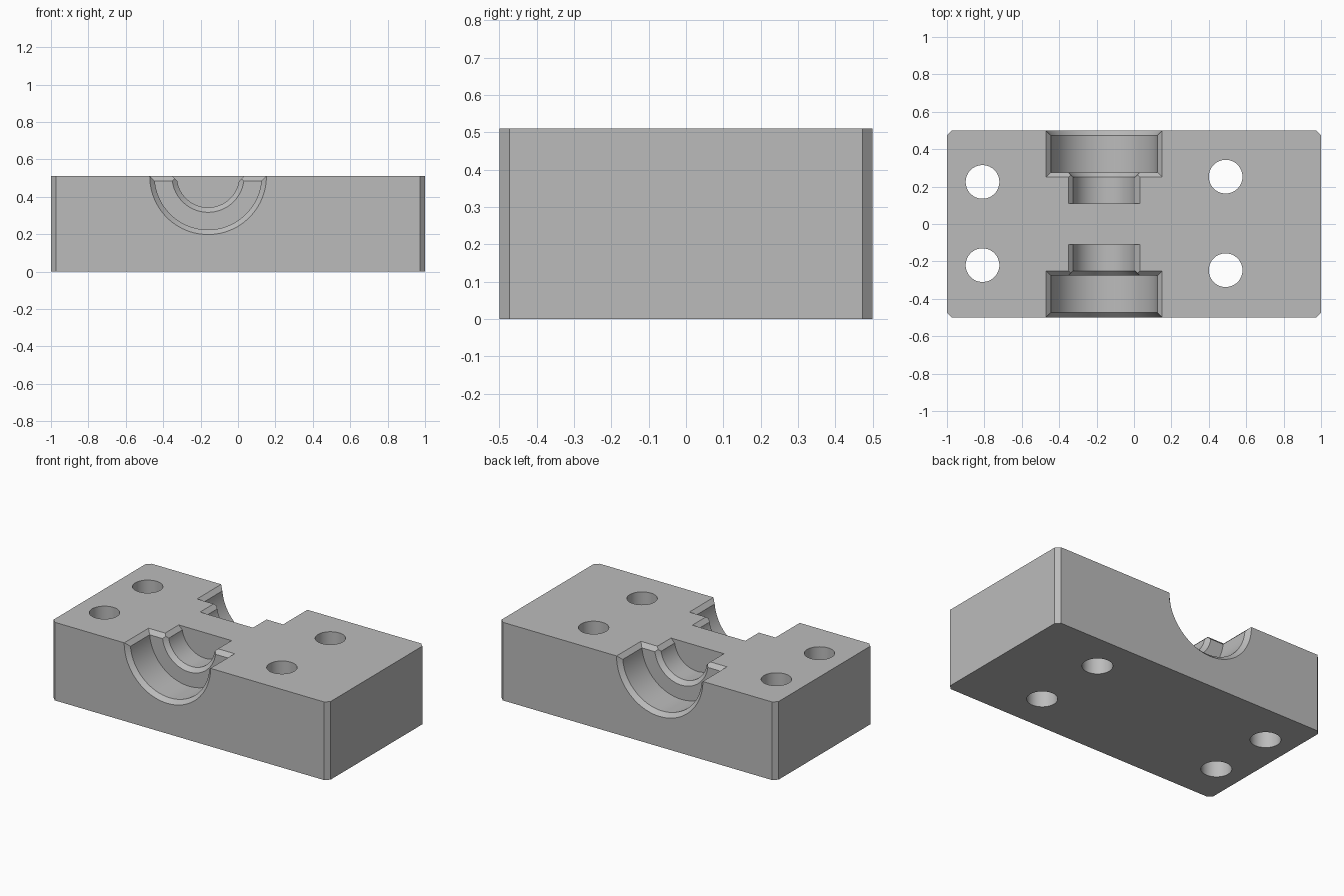
import bpy, bmesh, math
from mathutils import Matrix

if "Cube" in bpy.data.objects:
    bpy.data.objects.remove(bpy.data.objects["Cube"])

H = 0.51          # block height
CH = 0.026        # chamfer size
BORE_X = -0.16    # bore axis, lying in the top face

grey = bpy.data.materials.new("plain grey")
grey.use_nodes = True
grey.diffuse_color = (0.5, 0.5, 0.5, 1)
grey.node_tree.nodes["Principled BSDF"].inputs["Base Color"].default_value = (0.5, 0.5, 0.5, 1)


def to_object(bm, name):
    bmesh.ops.recalc_face_normals(bm, faces=bm.faces)
    mesh = bpy.data.meshes.new(name)
    bm.to_mesh(mesh)
    bm.free()
    mesh.materials.append(grey)
    obj = bpy.data.objects.new(name, mesh)
    bpy.context.collection.objects.link(obj)
    return obj


def cut(target, bm):
    """Subtract a solid from the target and discard the cutter."""
    cutter = to_object(bm, "cutter")
    cutter.hide_render = True
    mod = target.modifiers.new("cut", "BOOLEAN")
    mod.operation, mod.solver, mod.object = "DIFFERENCE", "EXACT", cutter
    bpy.context.view_layer.objects.active = target
    bpy.ops.object.modifier_apply(modifier=mod.name)
    bpy.data.objects.remove(cutter)


def loft(rings):
    """Closed solid through equal-sized rings of points."""
    bm = bmesh.new()
    rows = [[bm.verts.new(p) for p in ring] for ring in rings]
    n = len(rows[0])
    for a, b in zip(rows, rows[1:]):
        for i in range(n):
            j = (i + 1) % n
            bm.faces.new((a[i], a[j], b[j], b[i]))
    bm.faces.new(rows[0])
    bm.faces.new(rows[-1])
    return bm


def stepped_bore(profile, side, n=96):
    """Revolve (y, radius) points around the bore axis."""
    turns = [math.tau * i / n for i in range(n)]
    return loft([[(BORE_X + r * math.cos(t), side * y, H + r * math.sin(t)) for t in turns]
                 for y, r in profile])


def rim_chamfer(half, y0, y1, side, end_slope):
    """Flared trough that bevels the straight top edges of a pocket."""
    rings = []
    for k in (0, 2):
        w, start = half + k * CH, y0 - k * CH * end_slope
        rings.append([(BORE_X + sx * w, side * y, H - CH + k * CH)
                      for sx, y in ((-1, start), (1, start), (1, y1), (-1, y1))])
    return loft(rings)


# Block with bevelled vertical corners
bm = bmesh.new()
bmesh.ops.create_cube(bm, size=1, matrix=Matrix.Translation((0, 0, H / 2)) @ Matrix.Diagonal((2, 1, H, 1)))
upright = [e for e in bm.edges if abs(e.verts[0].co.z - e.verts[1].co.z) > 0.1]
bmesh.ops.bevel(bm, geom=upright, offset=0.027, segments=1, affect="EDGES")
block = to_object(bm, "clamp_block")

# Stepped half-round pockets at the front and back
R_BIG, R_SMALL, Y_STEP, Y_END = 0.286, 0.167, 0.276, 0.11
profile = [(Y_END, R_SMALL), (Y_STEP - CH, R_SMALL), (Y_STEP, R_SMALL + CH), (Y_STEP, R_BIG),
           (0.5 - CH, R_BIG), (0.5 + CH, R_BIG + 2 * CH)]
for side in (-1, 1):
    cut(block, stepped_bore(profile, side))
    cut(block, rim_chamfer(R_BIG - 0.001, Y_STEP, 0.6, side, 1))
    cut(block, rim_chamfer(R_SMALL - 0.002, Y_END, 0.3, side, 0))

# Four through holes
for x, y in ((-0.81, 0.225), (-0.81, -0.22), (0.49, 0.253), (0.49, -0.247)):
    bm = bmesh.new()
    bmesh.ops.create_cone(bm, cap_ends=True, segments=64, radius1=0.09, radius2=0.09, depth=2,
                          matrix=Matrix.Translation((x, y, 0)))
    cut(block, bm)

# Smooth bores, crisp edges
bpy.ops.object.select_all(action="DESELECT")
block.select_set(True)
bpy.context.view_layer.objects.active = block
bpy.ops.object.shade_smooth_by_angle(angle=math.radians(25))
